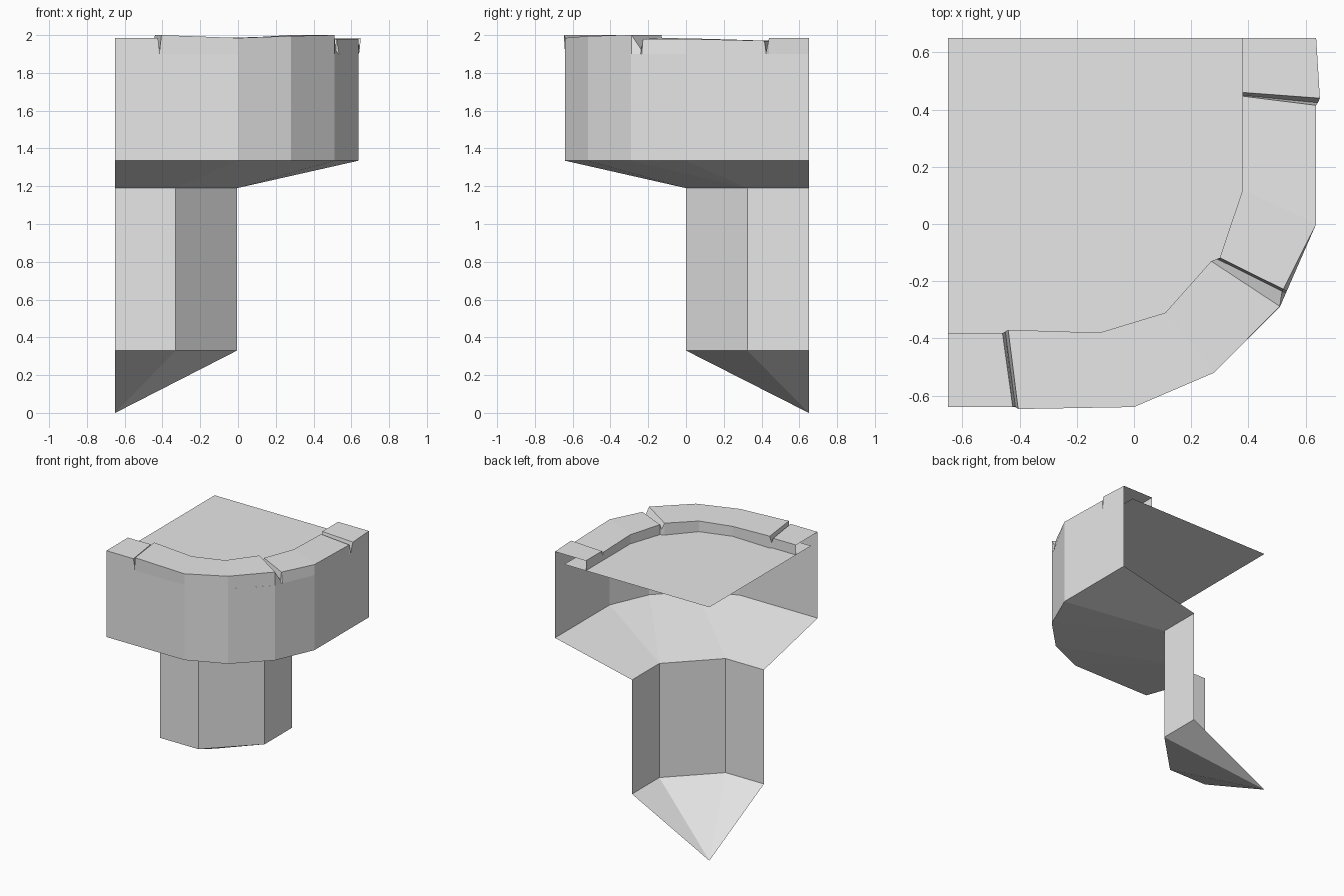
import bpy
import bmesh
from mathutils import Vector
from mathutils.geometry import intersect_point_line

cube = bpy.data.objects.get("Cube")
if cube:
    bpy.data.objects.remove(cube, do_unlink=True)

stone = bpy.data.materials.new("grey_stone")
stone.use_nodes = True
GREY = (0.8, 0.8, 0.8, 1)
stone.diffuse_color = GREY
stone.node_tree.nodes["Principled BSDF"].inputs["Base Color"].default_value = GREY


def make(name, polygons):
    """Build a flat shaded open shell from polygons given as point lists."""
    bm = bmesh.new()
    for pts in polygons:
        bm.faces.new([bm.verts.new(p) for p in pts])
    bmesh.ops.remove_doubles(bm, verts=bm.verts, dist=0.0005)
    mesh = bpy.data.meshes.new(name)
    bm.to_mesh(mesh)
    bm.free()
    mesh.materials.append(stone)
    obj = bpy.data.objects.new(name, mesh)
    bpy.context.collection.objects.link(obj)
    return obj


def ring(outline, z):
    return [Vector((x, y, z)) for x, y in outline]


def strip(low, high):
    """Quads joining two point rows that run counter-clockwise."""
    return [(low[i], low[i + 1], high[i + 1], high[i]) for i in range(len(low) - 1)]


def snap(point, line):
    """Closest point to a position on a polyline."""
    best = []
    for a, b in zip(line, line[1:]):
        p, t = intersect_point_line(point, a, b)
        best.append(a.lerp(b, min(1, max(0, t))))
    return min(best, key=lambda p: (p.xy - point.xy).length)


# Quarter outlines, open along the two cut planes
AXIS = (-0.65, 0.65)
STEM = [(-0.65, 0), (-0.33, 0), (-0.005, 0.325), (-0.005, 0.65)]
WALL = [(-0.65, -0.64), (0, -0.64), (0.28, -0.52), (0.51, -0.29), (0.637, 0), (0.637, 0.65)]
Z_SPIKE, Z_STEM, Z_WALL, Z_FLOOR = 0.33, 1.19, 1.335, 1.91

# Stem and its pointed tip
stem_low, stem_high = ring(STEM, Z_SPIKE), ring(STEM, Z_STEM)
make("stem", strip(stem_low, stem_high))
tip = Vector((*AXIS, 0))
make("stem_spike", [(tip, b, a) for a, b in zip(stem_low, stem_low[1:])])

# Sloped underside between stem and wall
s, w = stem_high, ring(WALL, Z_WALL)
make("sloped_underside", [
    (s[0], s[1], w[1], w[0]), (s[1], w[2], w[1]), (s[1], s[2], w[3], w[2]),
    (s[2], w[4], w[3]), (s[2], s[3], w[5], w[4])])

# Faceted outer wall
wall_top = ring(WALL, 1.9)
make("outer_wall", strip(w, wall_top))

# Floor, running under the rim
under_rim = [Vector(AXIS).lerp(Vector(p), 0.94) for p in WALL]
make("floor", [[Vector((*AXIS, Z_FLOOR))] + ring(under_rim, Z_FLOOR)])

# Rim cross rows: outer x, y, z then inner x, y, z; low rows are cracks
ROWS = [
    (-0.65, -0.64, 1.985, -0.65, -0.382, 1.985),
    (-0.424, -0.64, 1.985, -0.46, -0.382, 1.985),
    (-0.415, -0.637, 1.915, -0.45, -0.376, 1.95),
    (-0.405, -0.647, 2.0, -0.44, -0.37, 2.0),
    (0, -0.64, 1.985, -0.12, -0.38, 1.985),
    (0.28, -0.52, 1.995, 0.11, -0.31, 1.99),
    (0.51, -0.288, 2.0, 0.27, -0.13, 2.0),
    (0.518, -0.235, 1.92, 0.29, -0.122, 1.95),
    (0.522, -0.228, 1.98, 0.3, -0.118, 1.985),
    (0.637, 0, 1.98, 0.38, 0.12, 1.98),
    (0.637, 0.415, 1.97, 0.38, 0.447, 1.97),
    (0.643, 0.424, 1.91, 0.38, 0.45, 1.94),
    (0.65, 0.44, 1.985, 0.38, 0.46, 1.985),
    (0.637, 0.65, 1.985, 0.38, 0.65, 1.985),
]
outer = [Vector(r[:3]) for r in ROWS]
inner = [Vector(r[3:]) for r in ROWS]
inner_low = [Vector((p.x, p.y, Z_FLOOR)) for p in inner]
edge = [snap(p, wall_top) for p in outer]
make("cracked_rim", strip(edge, outer) + strip(outer, inner) + strip(inner, inner_low))
